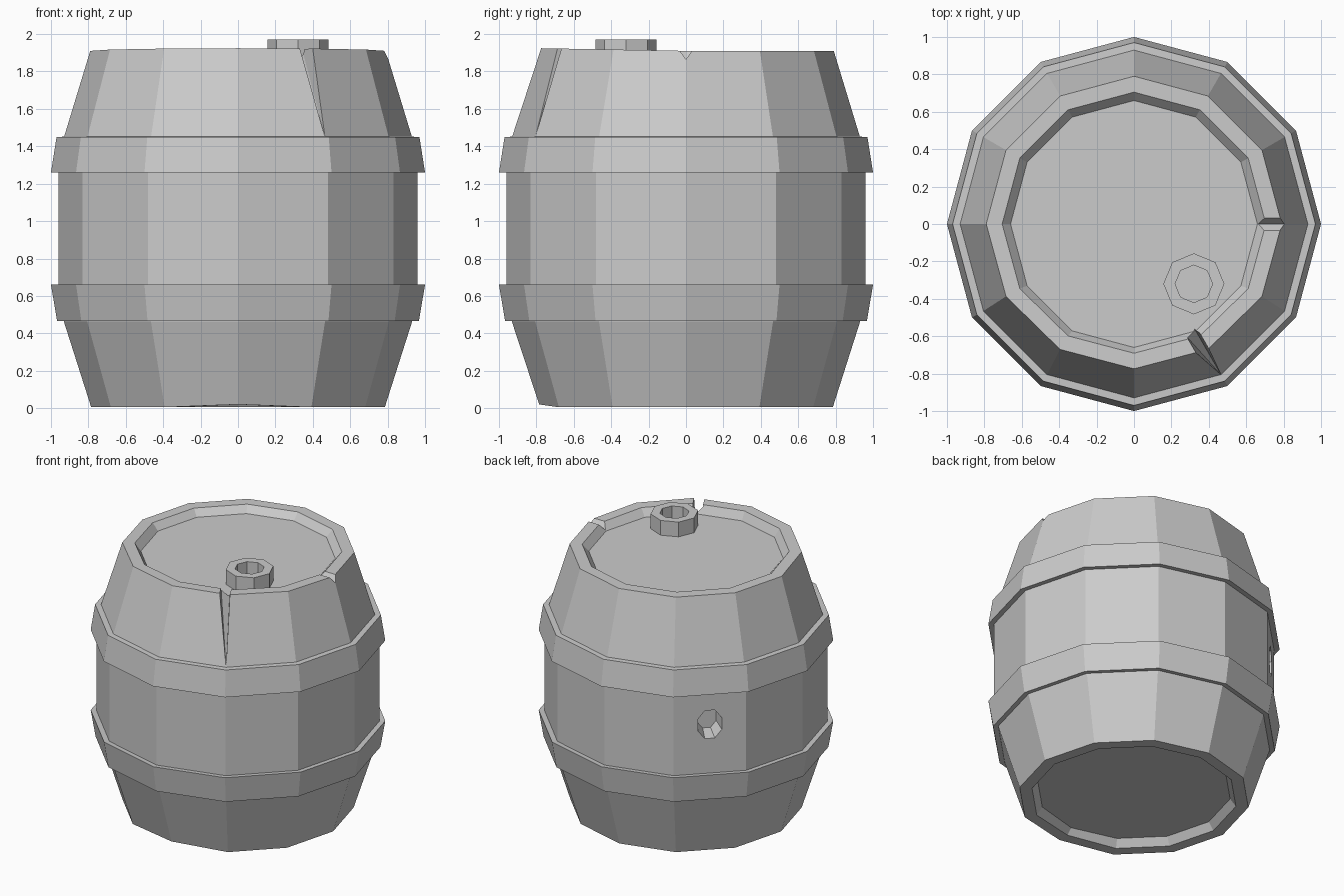
import bpy
import bmesh
from math import sin, cos, pi, radians
from mathutils import Vector, Matrix

cube = bpy.data.objects.get("Cube")
if cube:
    bpy.data.objects.remove(cube, do_unlink=True)

grey = bpy.data.materials.new("plain_grey")
grey.use_nodes = True
COLOUR = (0.6, 0.6, 0.6, 1)
grey.diffuse_color = COLOUR
grey.node_tree.nodes["Principled BSDF"].inputs["Base Color"].default_value = COLOUR


def make_object(name, bm):
    bmesh.ops.recalc_face_normals(bm, faces=bm.faces)
    mesh = bpy.data.meshes.new(name)
    bm.to_mesh(mesh)
    bm.free()
    mesh.materials.append(grey)
    obj = bpy.data.objects.new(name, mesh)
    bpy.context.collection.objects.link(obj)
    return obj


def lathe(name, profile, sides, closed=False, centre=(0, 0)):
    """Turn (radius, height) points into a faceted solid or a closed ring."""
    bm = bmesh.new()
    rings = []
    for r, z in profile:
        angles = [2 * pi * i / sides for i in range(sides)]
        rings.append([bm.verts.new((centre[0] + r * cos(a), centre[1] + r * sin(a), z))
                      for a in angles])
    pairs = list(zip(rings, rings[1:]))
    if closed:
        pairs.append((rings[-1], rings[0]))
    else:
        bm.faces.new(rings[0])
        bm.faces.new(rings[-1])
    for low, high in pairs:
        for i in range(sides):
            j = (i + 1) % sides
            bm.faces.new((low[i], low[j], high[j], high[i]))
    return make_object(name, bm)


def cut(target, name, bm):
    """Subtract a hidden helper solid from the target."""
    cutter = make_object(name, bm)
    cutter.hide_render = True
    cutter.hide_viewport = True
    cutter.display_type = 'WIRE'
    mod = target.modifiers.new(name, 'BOOLEAN')
    mod.operation = 'DIFFERENCE'
    mod.solver = 'EXACT'
    mod.object = cutter


def wedge(angle, outer, inner, left, right):
    """V-shaped solid: keel from outer to inner (radius, height), open at the top."""
    a = radians(angle)
    out, side = Vector((cos(a), sin(a), 0)), Vector((-sin(a), cos(a), 0))
    bm = bmesh.new()
    for r, z in (outer, inner):
        bm.verts.new(out * r + Vector((0, 0, z)))
        for t in (left, right):
            bm.verts.new(out * r + side * t + Vector((0, 0, 1.96)))
    bmesh.ops.convex_hull(bm, input=bm.verts)
    return bm


# Barrel body with recessed lid and base
RIM = 1.91
body = lathe("barrel_body", [
    (0.66, 0.06), (0.70, 0.005), (0.785, 0.005), (0.93, 0.46), (0.96, 0.64),
    (0.96, 1.28), (0.93, 1.45), (0.79, RIM), (0.705, RIM), (0.66, 1.86)], 12)

# Slightly worn front edge at the top and bottom
for v in body.data.vertices:
    front = max(0, -v.co.y)
    if abs(v.co.z - RIM) < 0.01:
        v.co.z += 0.018 * front
        v.co.y += 0.02 * front
    elif v.co.z < 0.01 and front > 0.69:
        v.co.z += 0.015

# Split stave, chipped rim and side tap hole
cut(body, "split_cutter", wedge(-60, (0.932, 1.45), (0.64, 1.87), -0.062, 0.014))
cut(body, "chip_cutter", wedge(0, (0.85, 1.865), (0.62, 1.865), -0.07, 0.065))

bm = bmesh.new()
bmesh.ops.create_cone(bm, cap_ends=True, segments=8, radius1=0.075, radius2=0.105, depth=0.2)
bmesh.ops.rotate(bm, verts=bm.verts, matrix=Matrix.Rotation(pi / 8, 3, 'Z'))
bmesh.ops.scale(bm, verts=bm.verts, vec=(1.2, 0.95, 1))
bmesh.ops.transform(bm, verts=bm.verts, matrix=(
    Matrix.Rotation(radians(135), 4, 'Z') @ Matrix.Translation((0.9, 0, 1.02))
    @ Matrix.Rotation(pi / 2, 4, 'Y')))
cut(body, "tap_hole_cutter", bm)

# Hoops, widest toward the middle of the barrel
lathe("lower_hoop", [(0.91, 0.47), (0.967, 0.465), (1.0, 0.66), (0.94, 0.655)], 12, True)
lathe("upper_hoop", [(0.94, 1.265), (1.0, 1.26), (0.97, 1.45), (0.91, 1.452)], 12, True)

# Bung collar on the lid
lathe("bung_collar", [(0.163, 1.85), (0.163, 1.97), (0.1, 1.97), (0.1, 1.85)], 8, True,
      (0.32, -0.32))
